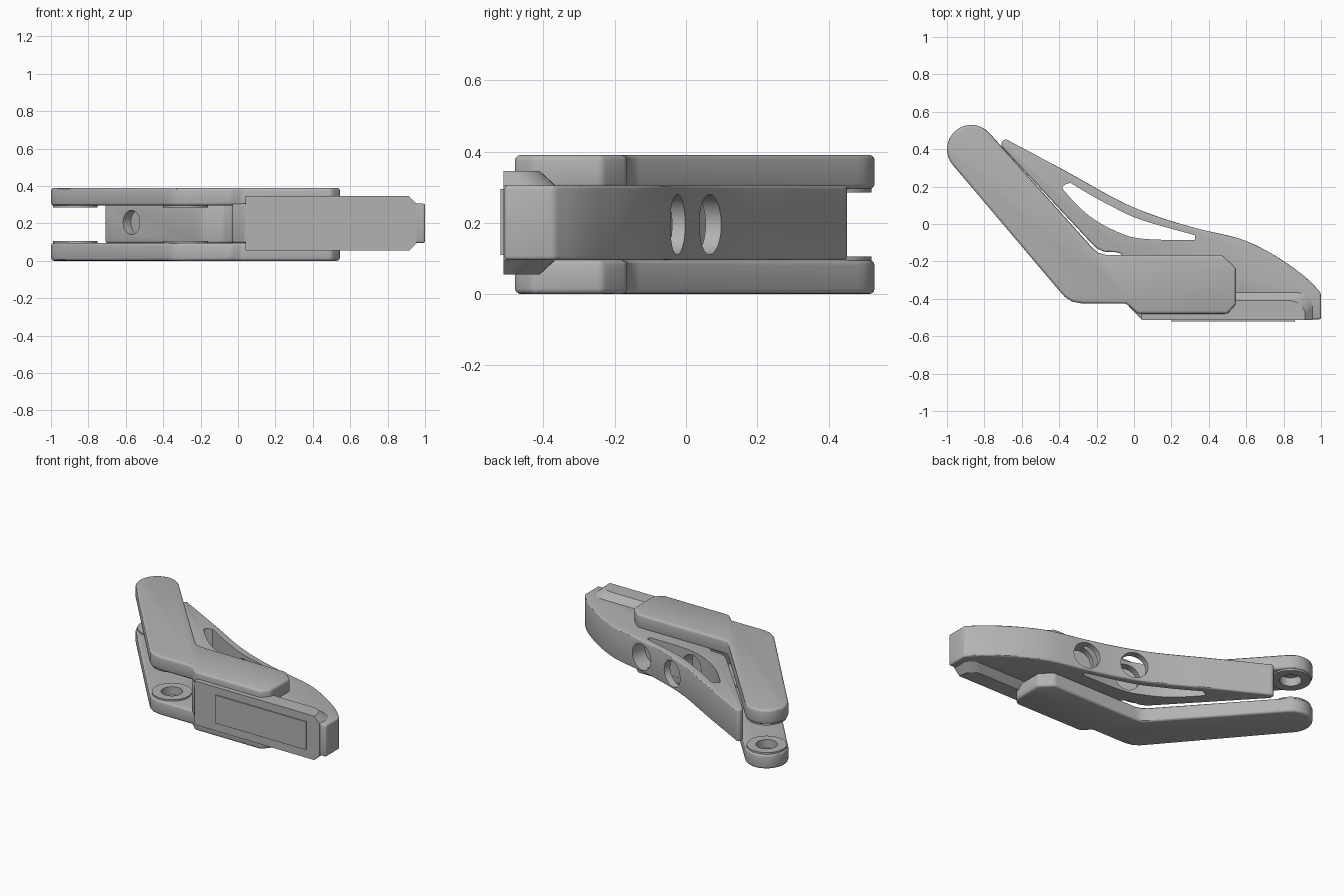
import bpy, bmesh, math
from mathutils import Vector

default = bpy.data.objects.get("Cube")
if default:
    bpy.data.objects.remove(default)

grey = bpy.data.materials.new("satin grey")
grey.use_nodes = True
grey.diffuse_color = (0.45, 0.45, 0.45, 1)
grey.node_tree.nodes["Principled BSDF"].inputs["Base Color"].default_value = (0.45, 0.45, 0.45, 1)


def make(name, bm):
    bmesh.ops.recalc_face_normals(bm, faces=bm.faces[:])
    mesh = bpy.data.meshes.new(name)
    bm.to_mesh(mesh)
    bm.free()
    mesh.materials.append(grey)
    obj = bpy.data.objects.new(name, mesh)
    bpy.context.scene.collection.objects.link(obj)
    return obj


def loft(name, layers):
    """Solid through matching outlines stacked at rising heights."""
    bm = bmesh.new()
    rings = [[bm.verts.new((x, y, z)) for x, y in pts] for z, pts in layers]
    bm.faces.new(rings[0])
    bm.faces.new(rings[-1])
    n = len(rings[0])
    for a, b in zip(rings, rings[1:]):
        for i in range(n):
            j = (i + 1) % n
            bm.faces.new((a[i], a[j], b[j], b[i]))
    return make(name, bm)


def prism(name, pts, z0, z1):
    return loft(name, [(z0, pts), (z1, pts)])


def arc(cx, cy, r, a0, a1, n=16):
    angles = [math.radians(a0 + (a1 - a0) * i / n) for i in range(n + 1)]
    return [(cx + r * math.cos(a), cy + r * math.sin(a)) for a in angles]


def smooth(points, steps=5):
    """Catmull-Rom curve through the points."""
    p = [Vector(q) for q in points]
    p = [2 * p[0] - p[1]] + p + [2 * p[-1] - p[-2]]
    out = []
    for a, b, c, d in zip(p, p[1:], p[2:], p[3:]):
        for i in range(steps):
            t = i / steps
            v = 0.5 * (2 * b + (c - a) * t + (2 * a - 5 * b + 4 * c - d) * t * t
                       + (3 * b - a - 3 * c + d) * t ** 3)
            out.append((v.x, v.y))
    return out + [tuple(points[-1])]


def drill(start, end, r):
    """Cylinder cutter between two points."""
    a, b = Vector(start), Vector(end)
    bm = bmesh.new()
    bmesh.ops.create_cone(bm, cap_ends=True, segments=40, radius1=r, radius2=r,
                          depth=(b - a).length)
    bm.transform((b - a).to_track_quat("Z", "Y").to_matrix().to_4x4())
    bmesh.ops.translate(bm, verts=bm.verts[:], vec=(a + b) / 2)
    return make("cutter", bm)


def finish(obj, bevel=0.0, cutters=()):
    bpy.ops.object.select_all(action="DESELECT")
    bpy.context.view_layer.objects.active = obj
    obj.select_set(True)
    if bevel:
        m = obj.modifiers.new("bevel", "BEVEL")
        m.width, m.segments = bevel, 3
        m.limit_method, m.angle_limit = "ANGLE", math.radians(40)
        bpy.ops.object.modifier_apply(modifier=m.name)
    for cutter in cutters:
        cutter.hide_render = True
        m = obj.modifiers.new("cut", "BOOLEAN")
        m.operation, m.solver, m.object = "DIFFERENCE", "EXACT", cutter
        bpy.ops.object.modifier_apply(modifier=m.name)
        bpy.data.objects.remove(cutter)
    bpy.ops.object.shade_smooth_by_angle(angle=math.radians(30))


# Side plates: bent arms with a rounded tip, mirrored about mid height
HEIGHT = 0.39
TIP, ELBOW = (-0.87, 0.40), (-0.28, -0.29)
plate = arc(*TIP, 0.13, 40, 220) + [
    (-0.405, -0.35), (-0.37, -0.39), (-0.33, -0.415), (-0.28, -0.425),
    (-0.04, -0.425), (0.02, -0.48), (0.50, -0.48), (0.545, -0.43),
    (0.545, -0.235), (0.47, -0.165), (-0.15, -0.165), (-0.19, -0.155), (-0.22, -0.13)]

for side in ("lower", "upper"):
    def h(z):
        return z if side == "lower" else HEIGHT - z

    finish(prism(side + "_plate", plate, h(0), h(0.095)), 0.015,
           [drill((*c, h(0.05)), (*c, h(0.2)), 0.065) for c in (TIP, ELBOW)])
    # Raised rings around the pivot sockets
    for label, c in (("tip", TIP), ("elbow", ELBOW)):
        finish(prism(f"{side}_{label}_ring", arc(*c, 0.12, 0, 351, 39), h(0.085), h(0.105)),
               0, [drill((*c, h(0.05)), (*c, h(0.2)), 0.065)])

# Core lever: swept back edge, strut along the arm and solid grip end
back_edge = smooth([(-0.66, 0.44), (-0.36, 0.28), (-0.07, 0.12), (0.14, 0.035),
                    (0.35, -0.027), (0.57, -0.08), (0.73, -0.155), (0.86, -0.24),
                    (0.94, -0.305), (1.0, -0.37)])
core = back_edge + [
    (1.0, -0.51), (0.04, -0.51), (-0.03, -0.44), (-0.03, -0.2), (-0.08, -0.152),
    (-0.16, -0.148), (-0.2, -0.13), (-0.235, -0.095), (-0.71, 0.415),
    (-0.705, 0.445), (-0.685, 0.455)]
window = (smooth([(-0.34, 0.22), (-0.24, 0.16), (-0.13, 0.10), (0.03, 0.025), (0.325, -0.06)])
          + smooth([(0.325, -0.08), (0.30, -0.086), (0.06, -0.08), (-0.07, -0.05),
                    (-0.235, 0.04), (-0.375, 0.18), (-0.37, 0.21)]))
MID = HEIGHT / 2
finish(prism("core_lever", core, 0.095, 0.305), 0.015, [
    prism("cutter", window, 0, 0.5),
    drill((0.09, 0.16, MID), (-0.02, -0.12, MID), 0.085),
    drill((0.36, 0.07, MID), (0.32, -0.13, MID), 0.085),
    drill((-0.63, 0.21, MID + 0.01), (-0.53, 0.30, MID + 0.01), 0.065)])


# Grip block with chamfered back and end
def grip_outline(right, back):
    r = 0.08
    return [(0.04, -0.512), (right, -0.512)] + arc(right - r, back - r, r, 0, 90, 8) + [(0.04, back)]


wide, narrow = grip_outline(0.955, -0.367), grip_outline(0.915, -0.41)
finish(loft("grip_block", [(0.055, narrow), (0.095, wide), (0.305, wide), (0.345, narrow)]))

# Thin pad on the front of the grip
finish(prism("grip_pad", [(0.2, -0.52), (0.86, -0.52), (0.86, -0.511), (0.2, -0.511)], 0.11, 0.295))
